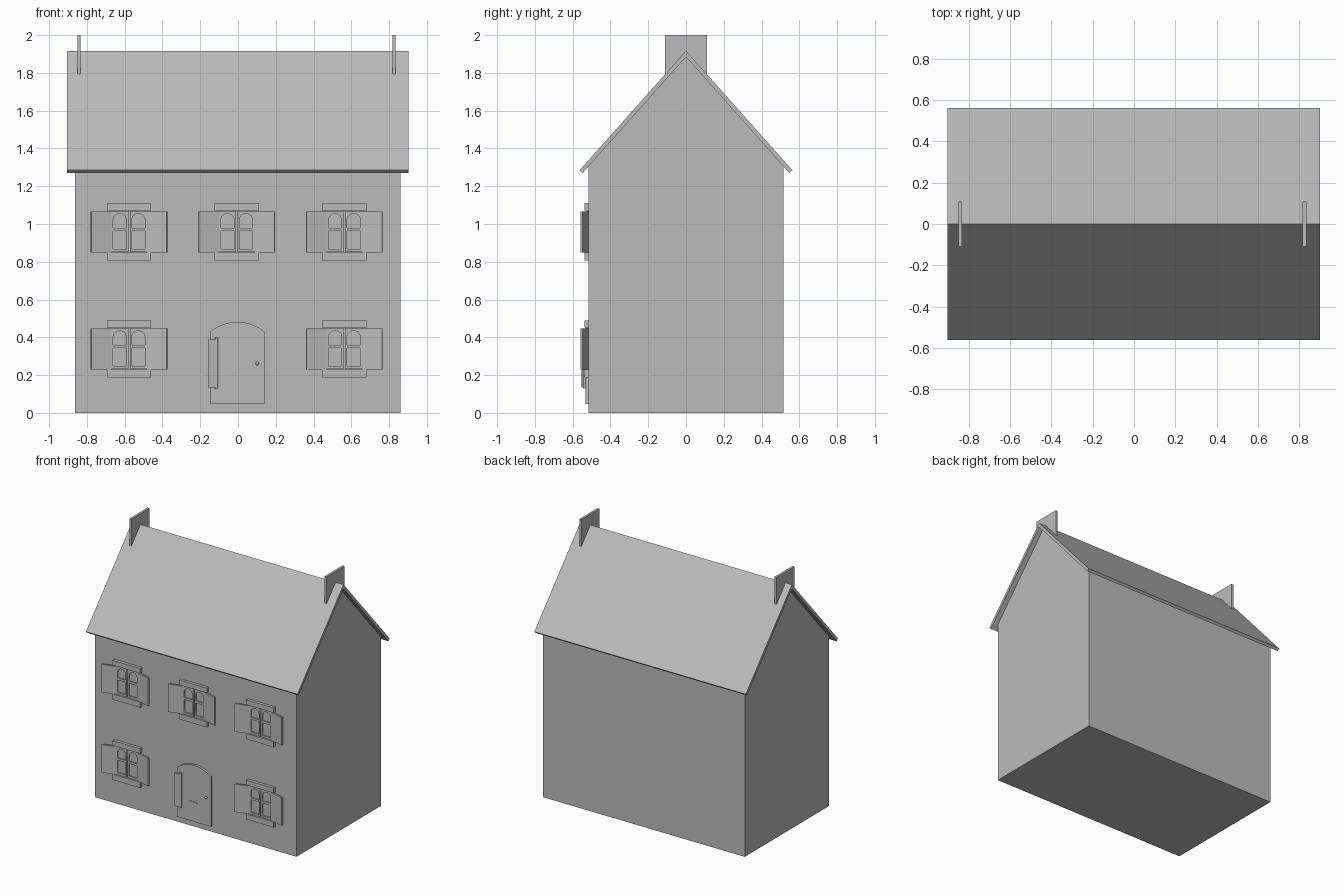
import bpy, math
from mathutils import Matrix, Vector

if "Cube" in bpy.data.objects:
    bpy.data.objects.remove(bpy.data.objects["Cube"])

grey = bpy.data.materials.new("plain grey")
grey.use_nodes = True
grey.diffuse_color = (0.5, 0.5, 0.5, 1)
grey.node_tree.nodes["Principled BSDF"].inputs["Base Color"].default_value = (0.5, 0.5, 0.5, 1)

WALL = -0.515          # y of the front wall


def add(name, mesh):
    ob = bpy.data.objects.new(name, mesh)
    bpy.context.collection.objects.link(ob)
    mesh.materials.clear()
    mesh.materials.append(grey)
    return ob


def prism(name, outline, offset, depth):
    """Extrude a 3D outline by depth (a vector), starting at offset."""
    n = len(outline)
    base = [Vector(p) + Vector(offset) for p in outline]
    verts = base + [p + Vector(depth) for p in base]
    faces = [list(range(n))[::-1], list(range(n, 2 * n))]
    faces += [[i, (i + 1) % n, n + (i + 1) % n, n + i] for i in range(n)]
    mesh = bpy.data.meshes.new(name)
    mesh.from_pydata(verts, [], faces)
    ob = add(name, mesh)
    bpy.context.view_layer.objects.active = ob
    ob.select_set(True)
    bpy.ops.object.mode_set(mode="EDIT")
    bpy.ops.mesh.select_all(action="SELECT")
    bpy.ops.mesh.normals_make_consistent(inside=False)
    bpy.ops.object.mode_set(mode="OBJECT")
    ob.select_set(False)
    return ob


def side_prism(name, yz, x0, x1):
    return prism(name, [(0, y, z) for y, z in yz], (x0, 0, 0), (x1 - x0, 0, 0))


def front_prism(name, xz, y0, y1):
    return prism(name, [(x, 0, z) for x, z in xz], (0, y0, 0), (0, y1 - y0, 0))


def rect(x0, x1, z0, z1):
    return [(x0, z0), (x1, z0), (x1, z1), (x0, z1)]


def arch(x0, x1, z0, spring, top, steps=12):
    """Rectangle with a curved top between spring and top heights."""
    half, rise = (x1 - x0) / 2, top - spring
    radius = (half * half + rise * rise) / (2 * rise)
    cx, cz, sweep = (x0 + x1) / 2, top - radius, math.asin(min(1, half / radius))
    arc = [(cx + radius * math.sin(a), cz + radius * math.cos(a))
           for a in (sweep - 2 * sweep * i / steps for i in range(steps + 1))]
    return [(x0, z0), (x1, z0)] + arc


def pierced_plate(name, outlines, y0, y1):
    """Filled plate on the front wall; every outline after the first is a hole."""
    curve = bpy.data.curves.new(name, "CURVE")
    curve.dimensions, curve.fill_mode = "2D", "BOTH"
    curve.extrude = abs(y1 - y0) / 2
    for pts in outlines:
        spline = curve.splines.new("POLY")
        spline.points.add(len(pts) - 1)
        spline.use_cyclic_u = True
        for p, (x, z) in zip(spline.points, pts):
            p.co = (x, z, 0, 1)
    tmp = bpy.data.objects.new(name + "_curve", curve)
    mesh = bpy.data.meshes.new_from_object(tmp)
    bpy.data.objects.remove(tmp)
    mesh.transform(Matrix.Translation((0, (y0 + y1) / 2, 0)) @ Matrix.Rotation(math.pi / 2, 4, "X"))
    return add(name, mesh)


def leaf(name, hinge, tip, thick, z0, z1):
    """Upright board swung out from a hinge point to a tip point in plan."""
    h, t = Vector(hinge), Vector(tip)
    n = (t - h).orthogonal().normalized() * thick
    if n.y > 0:
        n = -n
    plan = [h, t, t + n, h + n]
    return prism(name, [(p.x, p.y, z0) for p in plan], (0, 0, 0), (0, 0, z1 - z0))


# House body with gables
side_prism("house_body", [(-0.515, 0), (0.515, 0), (0.515, 1.306), (0, 1.884), (-0.515, 1.306)],
           -0.863, 0.861)

# Roof: two sloping slabs joined at the ridge
side_prism("roof", [(0, 1.917), (-0.563, 1.285), (-0.547, 1.27), (0, 1.884), (0.547, 1.27), (0.563, 1.285)],
           -0.905, 0.902)

# Chimney plates, each in two halves straddling the ridge
for label, x in (("right", -0.842), ("left", 0.826)):
    for half, s in (("front", -1), ("back", 1)):
        side_prism(f"chimney_{label}_{half}", [(0, 2), (0, 1.91), (s * 0.11, 1.79), (s * 0.11, 2)],
                   x - 0.009, x + 0.009)

# Windows with lintel, sill, casements and open shutters
spots = [(-0.577, 0.85), (-0.007, 0.85), (0.563, 0.85), (-0.577, 0.23), (0.563, 0.23)]
for i, (cx, z) in enumerate(spots, 1):
    tag = f"window_{i}"
    front_prism(tag + "_lintel", rect(cx - 0.117, cx + 0.117, z + 0.222, z + 0.26), WALL, -0.538)
    front_prism(tag + "_sill", rect(cx - 0.117, cx + 0.117, z - 0.043, z), WALL, -0.538)
    front_prism(tag + "_glass", rect(cx - 0.095, cx + 0.095, z, z + 0.222), WALL, -0.519)
    for side, s in (("right", -1), ("left", 1)):
        c = cx + s * 0.049
        pierced_plate(f"{tag}_casement_{side}", [
            rect(c - 0.045, c + 0.045, z + 0.002, z + 0.219),
            arch(c - 0.035, c + 0.035, z + 0.13, z + 0.171, z + 0.205),
            rect(c - 0.035, c + 0.035, z + 0.018, z + 0.113)], WALL, -0.528)
        leaf(f"{tag}_shutter_{side}", (cx + s * 0.097, -0.517), (cx + s * 0.203, -0.547),
             0.013, z, z + 0.216)

# Front door with arched top
front_prism("door", arch(-0.147, 0.14, 0.046, 0.43, 0.482, 16), WALL, -0.532)
front_prism("letter_slot", rect(-0.038, 0.022, 0.192, 0.2), -0.53, -0.536)

# Small board swung out from a post beside the door
leaf("door_board", (-0.108, -0.533), (-0.157, -0.543), 0.01, 0.135, 0.388)
bpy.ops.mesh.primitive_cylinder_add(vertices=12, radius=0.008, depth=0.27, location=(-0.113, -0.538, 0.264))
post = bpy.context.object
post.name = "door_post"

# Door knob
bpy.ops.mesh.primitive_uv_sphere_add(segments=16, ring_count=8, radius=0.01, location=(0.102, -0.538, 0.262))
knob = bpy.context.object
knob.name = "door_knob"
for ob in (post, knob):
    ob.data.materials.append(grey)
    bpy.ops.object.select_all(action="DESELECT")
    ob.select_set(True)
    bpy.context.view_layer.objects.active = ob
    bpy.ops.object.shade_smooth_by_angle()
